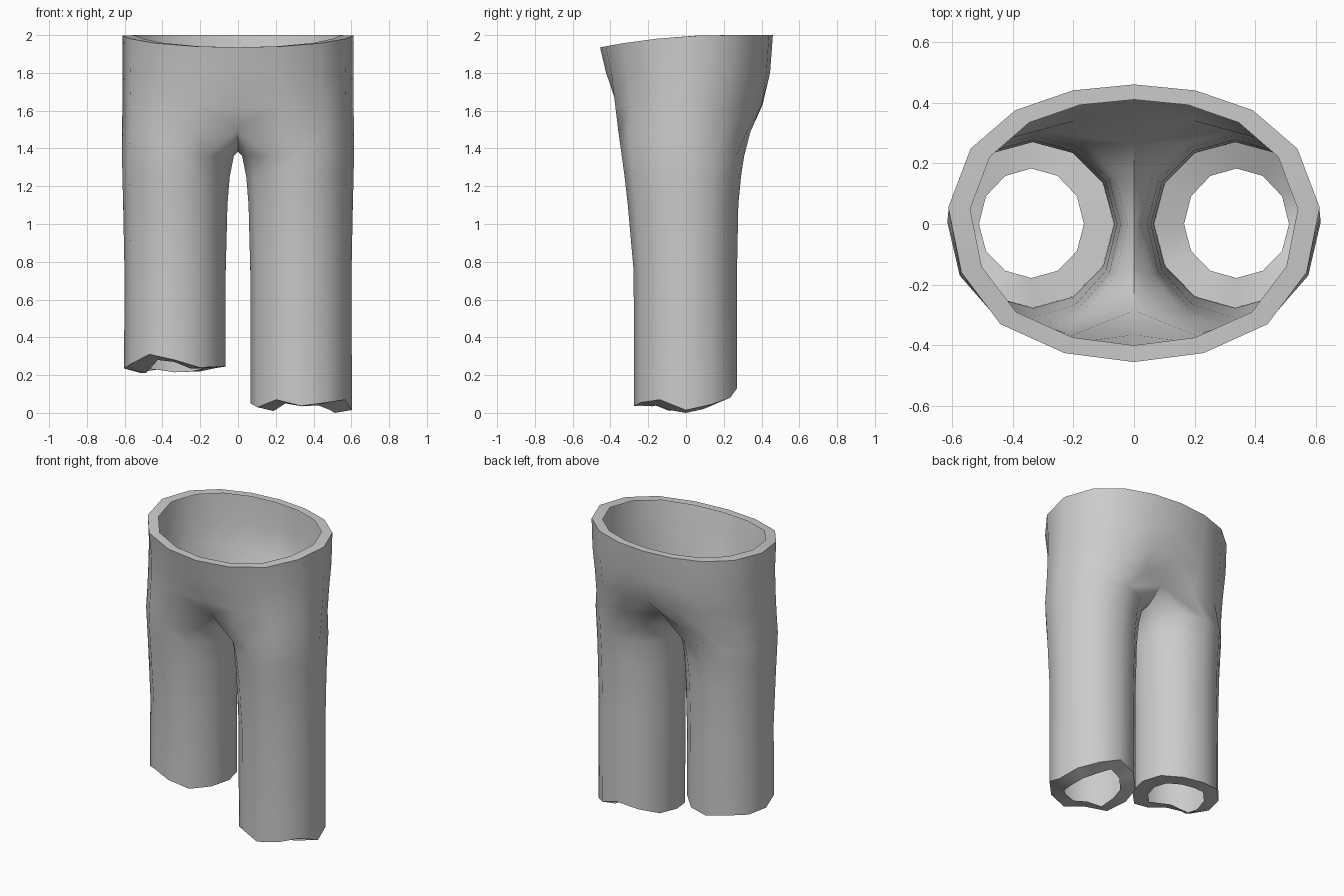
import bpy, bmesh, math

if "Cube" in bpy.data.objects:
    bpy.data.objects.remove(bpy.data.objects["Cube"])

# Half outline of the waist, from back centre round the side to front centre
WAIST = [(0, 1), (.33, .957), (.64, .815), (.88, .54), (1, .12),
         (.93, -.35), (.72, -.725), (.375, -.935), (0, -1)]
# Half outlines at the hips and where the legs part
HIPS = [(0, .405), (.2, .40), (.39, .345), (.54, .21), (.612, .04),
        (.572, -.15), (.45, -.295), (.225, -.375), (0, -.365)]
SPLIT = [(0, .265), (.19, .342), (.38, .322), (.54, .195), (.614, .02),
         (.572, -.16), (.455, -.3), (.225, -.358), (0, -.285)]
# Ragged hem heights, one per leg corner (back inner, round the outside, to inner)
HEM_RIGHT = [.10, .13, .08, .045, .015, .07, .055, .037, .07, .03, .05, .06]
HEM_LEFT = [.22, .215, .235, .23, .235, .26, .31, .28, .24, .245, .245, .24]
LIP_RIGHT = [.08, .10, .05, .02, .0, .015, .04, .035, .05, .01, .04, .05]
LIP_LEFT = [.22, .215, .23, .22, .21, .21, .28, .27, .235, .235, .24, .235]

# Torso rows: z, half width, back, front
TORSO = [(2, .612, .46, .455), (1.8, .611, .445, .423)]
# Leg rows: z, centre x, radius x, back, front
LEGS = [(1.36, .318, .296, .308, .34), (1.25, .328, .284, .291, .325),
        (1.1, .332, .276, .277, .308), (.75, .333, .268, .27, .277)]


def waist_row(z, w, back, front):
    pts = []
    for x, y in WAIST:
        dip = .065 * (max(0, .2 - y * .455) / .655) ** 2 if z == 2 else 0
        pts.append((x * w, y * (back if y > 0 else front), z - dip))
    return pts


def leg_row(zs, cx, rx, back, front):
    pts = []
    for i in range(12):
        a = math.radians(120 - 30 * i)
        s = math.sin(a)
        pts.append((cx + rx * math.cos(a), s * (back if s > 0 else front), zs[i]))
    return pts


def strip(bm, a, b, side, closed):
    """Join two rows of points with quads on the given side of the body."""
    n = len(a)
    for i in range(n if closed else n - 1):
        j = (i + 1) % n
        quad = [a[i], a[j], b[j], b[i]]
        bm.faces.new([bm.verts.new((side * x, y, z)) for x, y, z in quad])


def half_body(bm, side, hem_z, lip_z):
    # waistband lip, torso and hips
    split = [(x, y, 1.49) for x, y in SPLIT]
    split[0], split[-1] = (0, .265, 1.50), (0, -.285, 1.50)
    rows = [waist_row(2, .54, .41, .40)]
    rows += [waist_row(*r) for r in TORSO]
    rows += [[(x, y, 1.63) for x, y in HIPS], split]
    for a, b in zip(rows, rows[1:]):
        strip(bm, a, b, side, False)
    # saddle between the legs, leg tube, and lip turned in at the hem
    saddle = [(0, -.15, 1.415), (0, 0, 1.382), (0, .14, 1.415)]
    legs = [split + saddle]
    legs += [leg_row([r[0]] * 12, *r[1:]) for r in LEGS]
    legs.append(leg_row(hem_z, .335, .268, .27, .275))
    legs.append(leg_row(lip_z, .338, .173, .183, .178))
    for a, b in zip(legs, legs[1:]):
        strip(bm, a, b, side, True)


bm = bmesh.new()
half_body(bm, 1, HEM_RIGHT, LIP_RIGHT)
half_body(bm, -1, HEM_LEFT, LIP_LEFT)
bmesh.ops.remove_doubles(bm, verts=bm.verts, dist=.0005)
bmesh.ops.recalc_face_normals(bm, faces=bm.faces)
# make sure the cloth faces outward
outermost = max((f for f in bm.faces if abs(f.normal.z) < .5),
                key=lambda f: f.calc_center_median().x)
if outermost.normal.x < 0:
    bmesh.ops.reverse_faces(bm, faces=bm.faces)
mesh = bpy.data.meshes.new("trousers")
bm.to_mesh(mesh)
bm.free()

cloth = bpy.data.materials.new("grey cloth")
cloth.diffuse_color = (.6, .6, .6, 1)
cloth.use_nodes = True
cloth.node_tree.nodes["Principled BSDF"].inputs["Base Color"].default_value = cloth.diffuse_color
mesh.materials.append(cloth)
trousers = bpy.data.objects.new("trousers", mesh)
bpy.context.collection.objects.link(trousers)
bpy.context.view_layer.objects.active = trousers
trousers.select_set(True)
bpy.ops.object.shade_smooth_by_angle(angle=math.radians(55))
